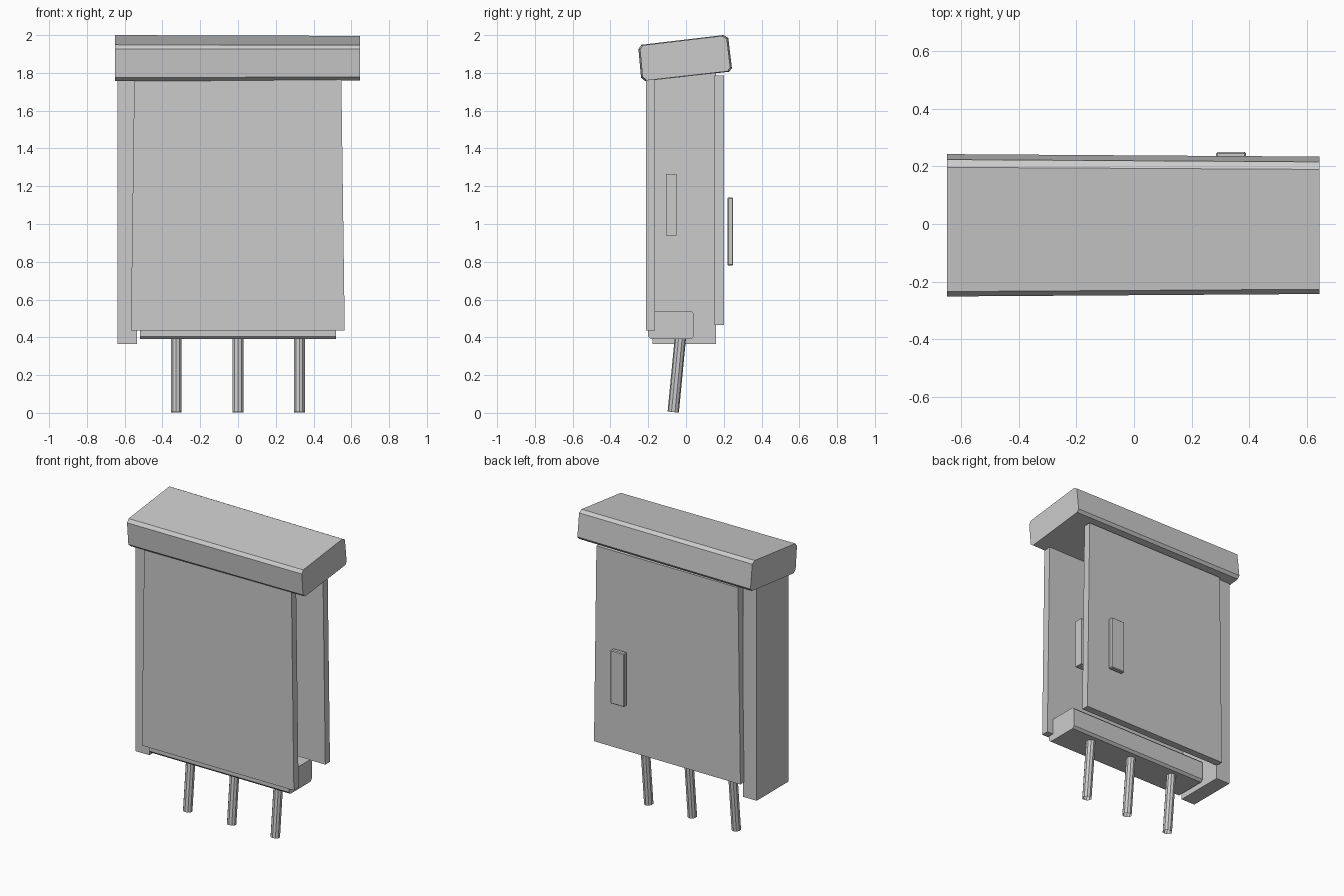
import bpy
import bmesh
from math import radians
from mathutils import Matrix

old = bpy.data.objects.get("Cube")
if old:
    bpy.data.objects.remove(old, do_unlink=True)

grey = bpy.data.materials.new("plain_grey")
grey.use_nodes = True
COLOUR = (0.6, 0.6, 0.6, 1)
grey.diffuse_color = COLOUR
grey.node_tree.nodes["Principled BSDF"].inputs["Base Color"].default_value = COLOUR


def finish(name, bm):
    bmesh.ops.recalc_face_normals(bm, faces=bm.faces)
    mesh = bpy.data.meshes.new(name)
    bm.to_mesh(mesh)
    bm.free()
    mesh.materials.append(grey)
    obj = bpy.data.objects.new(name, mesh)
    bpy.context.collection.objects.link(obj)
    return obj


def box(name, low, high, top_inset=0, chamfer=0):
    """Box between two corners; the top may narrow in x, edges may be chamfered."""
    bm = bmesh.new()
    bmesh.ops.create_cube(bm, size=1)
    for v in bm.verts:
        side = 1 if v.co.x > 0 else -1
        inset = side * top_inset if v.co.z > 0 else 0
        v.co = [low[i] + (v.co[i] + 0.5) * (high[i] - low[i]) for i in range(3)]
        v.co.x -= inset
    if chamfer:
        bmesh.ops.bevel(bm, geom=bm.edges[:], offset=chamfer, segments=1, affect='EDGES')
    return finish(name, bm)


def prism(name, profile, x0, x1, end_scale=1):
    """Sweep a (y, z) profile along x, scaling the far end about its middle."""
    bm = bmesh.new()
    cy = sum(p[0] for p in profile) / len(profile)
    cz = sum(p[1] for p in profile) / len(profile)
    a = [bm.verts.new((x0, y, z)) for y, z in profile]
    b = [bm.verts.new((x1, cy + (y - cy) * end_scale, cz + (z - cz) * end_scale))
         for y, z in profile]
    bm.faces.new(a)
    bm.faces.new(b)
    for i in range(len(a)):
        j = (i + 1) % len(a)
        bm.faces.new((a[i], a[j], b[j], b[i]))
    return finish(name, bm)


# Tilted cap with chamfered long edges
prism("cap", [(-0.252, 1.927), (-0.235, 1.949), (0.197, 2.0), (0.224, 1.985),
              (0.243, 1.825), (0.228, 1.806), (-0.215, 1.756), (-0.238, 1.775)],
      -0.65, 0.645, 0.965)

# Front and back panels and the single side wall
box("front_panel", (-0.567, -0.213, 0.435), (0.565, -0.163, 1.775), 0.018)
box("back_panel", (-0.545, 0.15, 0.465), (0.545, 0.2, 1.785), 0.018)
box("side_wall", (-0.638, -0.178, 0.365), (-0.535, 0.16, 1.8))

# Handles near the open side
box("back_handle", (0.285, 0.219, 0.78), (0.39, 0.25, 1.14), 0, 0.005)
box("inner_handle", (0.285, -0.107, 0.94), (0.385, -0.05, 1.265))

# Chamfered tray that carries the pins
C = 0.015
Y0, Y1, Z0, Z1 = -0.2, 0.042, 0.39, 0.54
prism("tray", [(Y0 + C, Z0), (Y1 - C, Z0), (Y1, Z0 + C), (Y1, Z1 - C),
               (Y1 - C, Z1), (Y0 + C, Z1), (Y0, Z1 - C), (Y0, Z0 + C)], -0.52, 0.52)

# Three leaning pins, open at the bottom
for label, x in (("right", -0.327), ("middle", 0), ("left", 0.325)):
    bm = bmesh.new()
    bmesh.ops.create_cone(bm, cap_ends=False, segments=10, radius1=0.03,
                          radius2=0.03, depth=0.41)
    place = Matrix.Translation((x, -0.048, 0.208)) @ Matrix.Rotation(radians(-5.5), 4, 'X')
    bmesh.ops.transform(bm, matrix=place, verts=bm.verts)
    finish(label + "_pin", bm)
